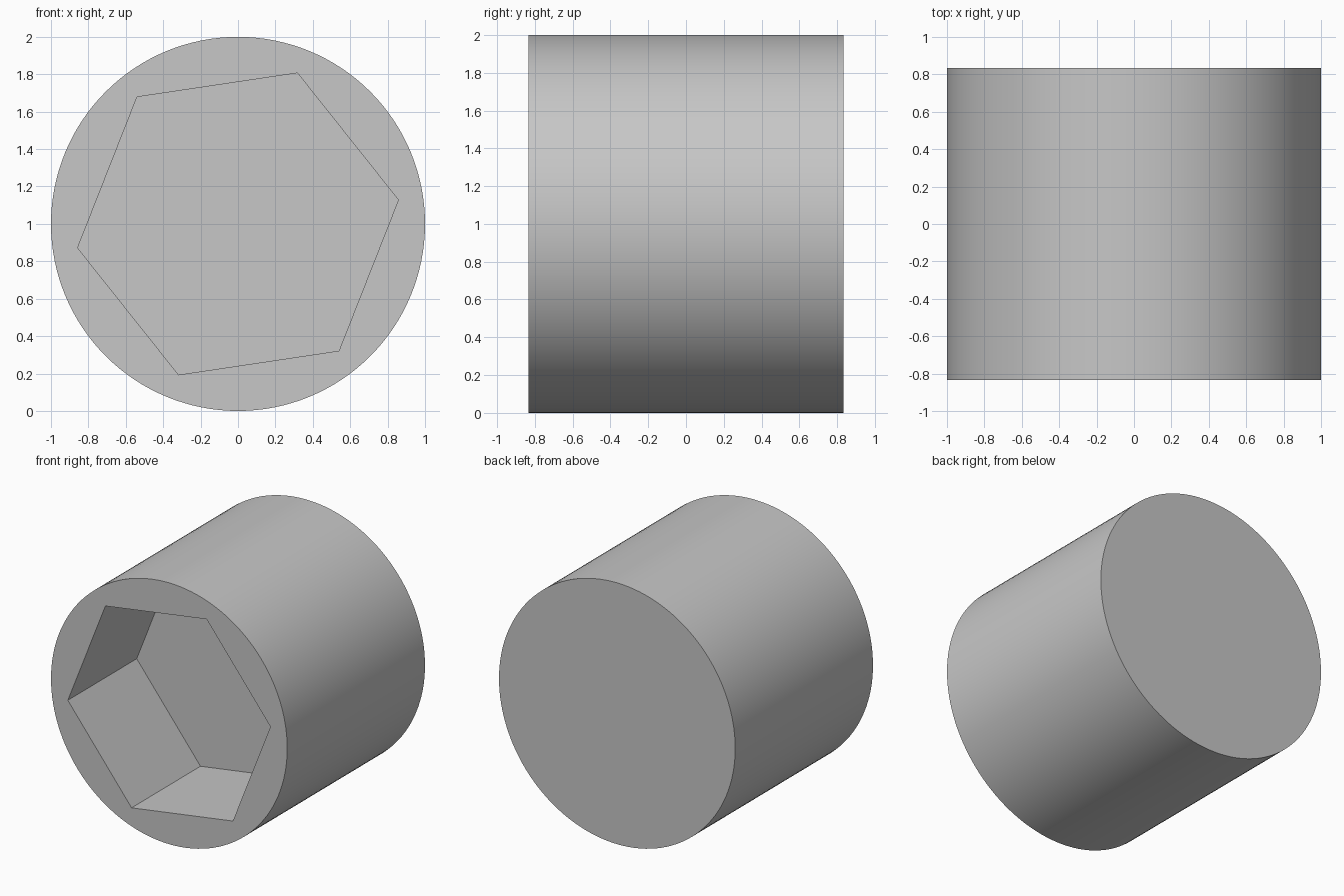
import bpy
import bmesh
from math import cos, sin, radians, tau

RADIUS, HALF_LENGTH = 1.0, 0.833
HEX_RADIUS, HEX_TURN = 0.867, radians(8.5)

cube = bpy.data.objects.get("Cube")
if cube:
    bpy.data.objects.remove(cube, do_unlink=True)

grey = bpy.data.materials.new("plain grey")
grey.use_nodes = True
colour = (0.57, 0.57, 0.57, 1)
grey.diffuse_color = colour
grey.node_tree.nodes["Principled BSDF"].inputs["Base Color"].default_value = colour


def prism(name, sides, radius, turn, front, back):
    """Regular prism lying along y, centred on the cylinder axis."""
    bm = bmesh.new()
    angles = [turn + tau * i / sides for i in range(sides)]
    rings = [[bm.verts.new((radius * cos(a), y, 1 + radius * sin(a))) for a in angles]
             for y in (front, back)]
    for ring in rings:
        bm.faces.new(ring)
    for i in range(sides):
        j = (i + 1) % sides
        bm.faces.new((rings[0][i], rings[0][j], rings[1][j], rings[1][i]))
    bmesh.ops.recalc_face_normals(bm, faces=bm.faces)
    mesh = bpy.data.meshes.new(name)
    bm.to_mesh(mesh)
    bm.free()
    mesh.materials.append(grey)
    obj = bpy.data.objects.new(name, mesh)
    bpy.context.collection.objects.link(obj)
    return obj


# Round body, closed at the back
body = prism("socket_body", 128, RADIUS, 0, -HALF_LENGTH, HALF_LENGTH)

# Hexagonal recess reaching halfway in from the front
cutter = prism("hex_cutter", 6, HEX_RADIUS, HEX_TURN, -HALF_LENGTH - 0.2, 0)
cutter.hide_render = True
cut = body.modifiers.new("hex recess", "BOOLEAN")
cut.operation = "DIFFERENCE"
cut.solver = "EXACT"
cut.object = cutter

bpy.ops.object.select_all(action="DESELECT")
body.select_set(True)
bpy.context.view_layer.objects.active = body
bpy.ops.object.modifier_apply(modifier=cut.name)
bpy.data.objects.remove(cutter, do_unlink=True)

# Smooth round wall, crisp rims and recess
bpy.ops.object.shade_smooth_by_angle(angle=radians(30))
